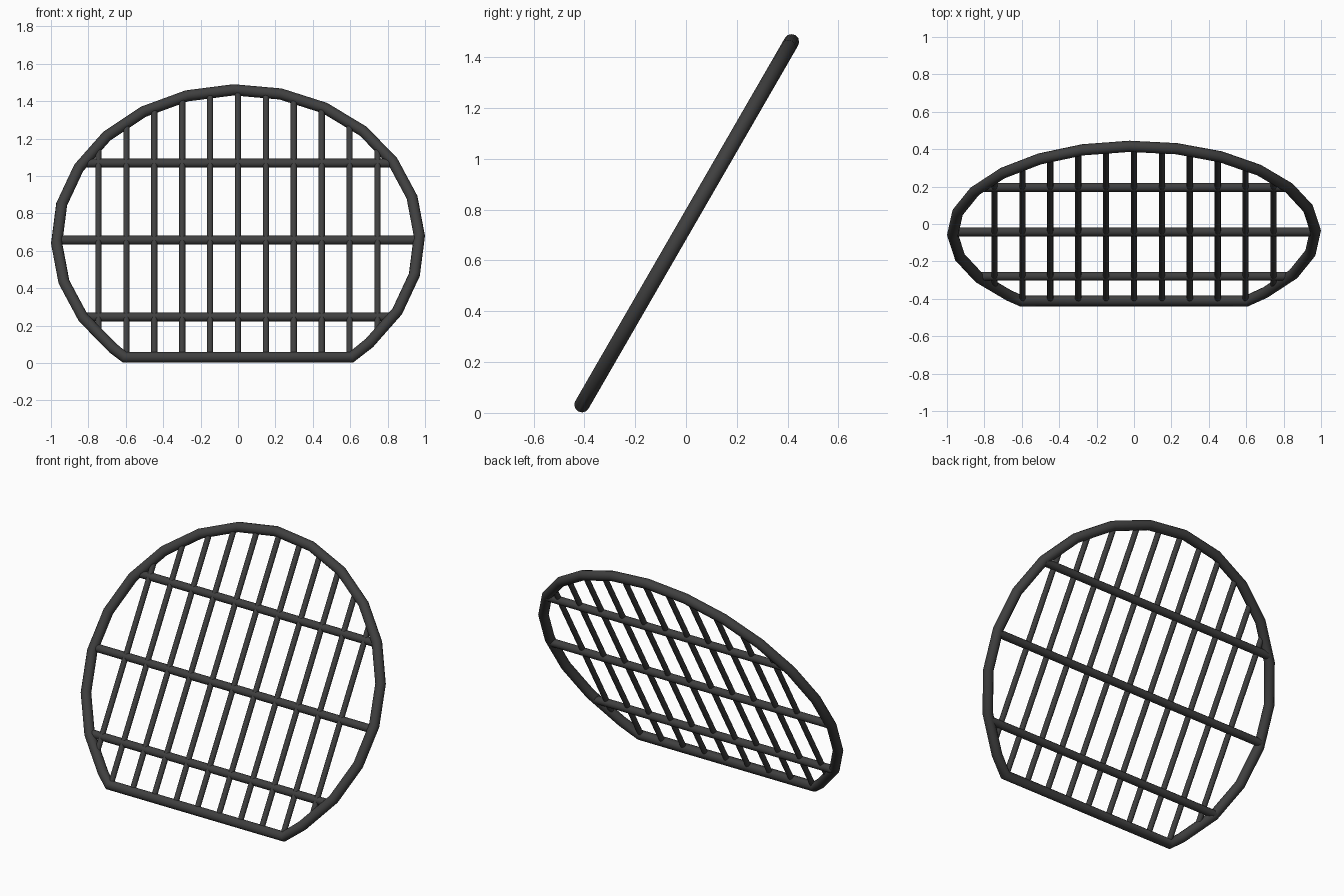
import bpy
from math import sin, cos, radians, sqrt
from mathutils import Vector

if "Cube" in bpy.data.objects:
    bpy.data.objects.remove(bpy.data.objects["Cube"])

iron = bpy.data.materials.new("dark_iron")
iron.diffuse_color = (0.05, 0.05, 0.05, 1)
iron.use_nodes = True
iron.node_tree.nodes["Principled BSDF"].inputs["Base Color"].default_value = iron.diffuse_color

A, B = 0.97, 0.925      # half width and half height of the rounded outline, in the plane
FLAT = -0.727           # level of the straight bottom rail, in the plane
TILT = radians(60)


def place(u, v, back=0.0):
    """Map in-plane coordinates to the leaning plane."""
    return Vector((u, -0.047 + v * cos(TILT) + back * sin(TILT),
                   0.66 + v * sin(TILT) - back * cos(TILT)))


def tube(name, points, radius, closed=False):
    """Round bar swept along straight segments."""
    curve = bpy.data.curves.new(name, 'CURVE')
    curve.dimensions = '3D'
    curve.bevel_depth = radius
    curve.bevel_resolution = 4
    curve.use_fill_caps = True
    spline = curve.splines.new('POLY')
    spline.points.add(len(points) - 1)
    for p, co in zip(spline.points, points):
        p.co = (*co, 1)
    spline.use_cyclic_u = closed
    obj = bpy.data.objects.new(name, curve)
    bpy.context.collection.objects.link(obj)
    bpy.ops.object.select_all(action='DESELECT')
    obj.select_set(True)
    bpy.context.view_layer.objects.active = obj
    bpy.ops.object.convert(target='MESH')
    obj = bpy.context.object
    obj.data.materials.clear()
    obj.data.materials.append(iron)
    bpy.ops.object.shade_smooth_by_angle(angle=radians(35))
    return obj


# Outer frame: 15 degree steps around the outline, closed by a flat bottom rail
angles = [radians(1.4 + 15 * k) for k in range(-3, 16)]
outline = [(0.605, FLAT)] + [(A * cos(t), B * sin(t)) for t in angles] + [(-0.605, FLAT)]
tube("outer_frame", [place(u, v) for u, v in outline], 0.03, True)

# Three thick cross bars
for i, v in enumerate((-0.475, 0.0, 0.475)):
    half = A * sqrt(1 - (v / B) ** 2) - 0.005
    tube(f"cross_bar_{i + 1}", [place(-half, v, 0.006), place(half, v, 0.006)], 0.024)

# Eleven thin upright bars
for i in range(-5, 6):
    u = 0.15 * i * 0.995
    top = B * sqrt(1 - (u / A) ** 2) - 0.005
    tube(f"upright_bar_{i + 6}", [place(u, max(-top, FLAT)), place(u, top)], 0.0165)
